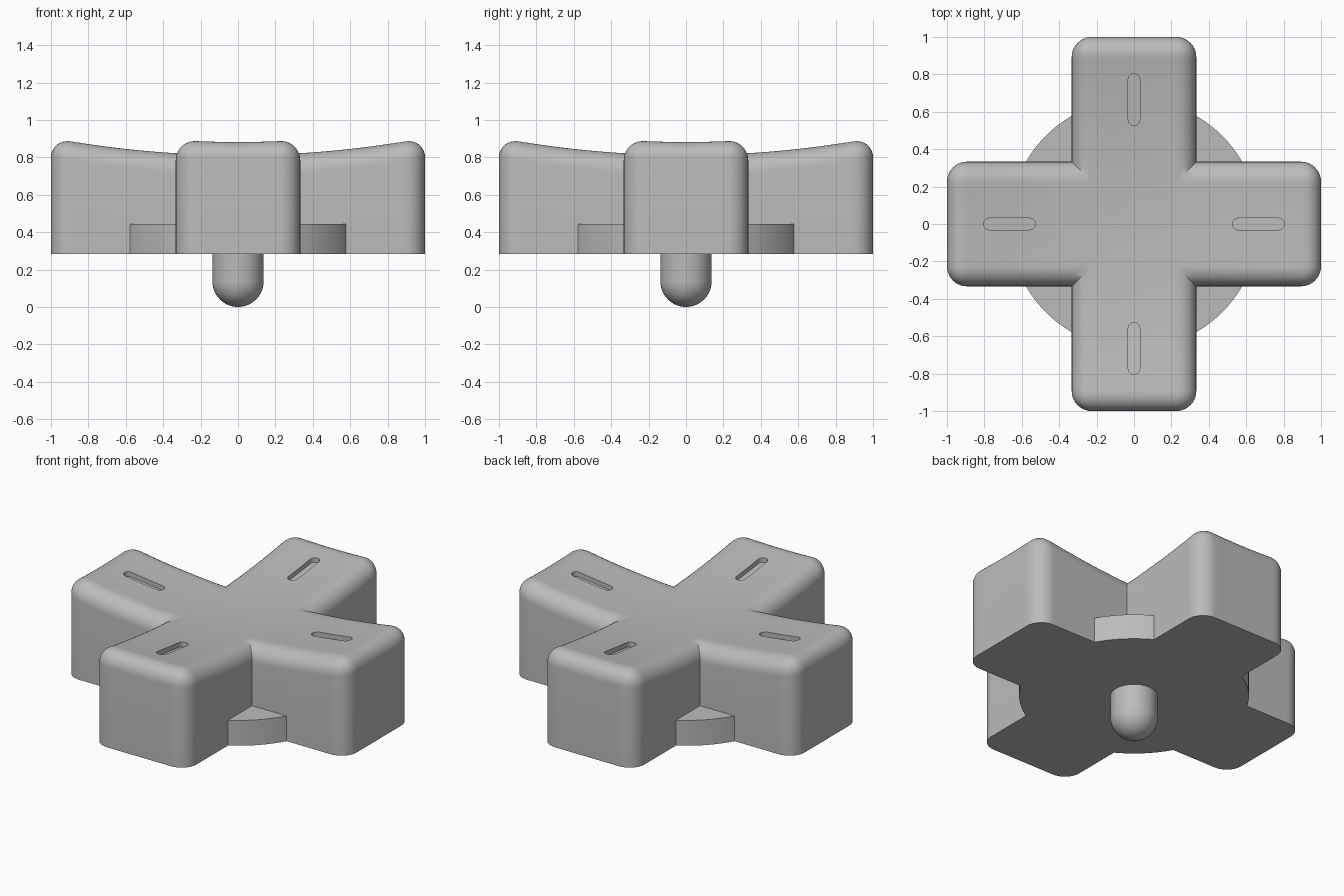
import bpy, bmesh, math
from mathutils import Vector, Matrix

if "Cube" in bpy.data.objects:
    bpy.data.objects.remove(bpy.data.objects["Cube"], do_unlink=True)

HALF, BASE, TOP, ROUND = 0.333, 0.282, 0.807, 0.107

grey = bpy.data.materials.new("grey plastic")
grey.use_nodes = True
colour = (0.5, 0.5, 0.5, 1)
grey.diffuse_color = colour
grey.node_tree.nodes["Principled BSDF"].inputs["Base Color"].default_value = colour


def dish(x, y):
    return 0.092 * (x * x + y * y)


def make_object(name, bm):
    bmesh.ops.recalc_face_normals(bm, faces=bm.faces)
    mesh = bpy.data.meshes.new(name)
    bm.to_mesh(mesh)
    bm.free()
    obj = bpy.data.objects.new(name, mesh)
    bpy.context.collection.objects.link(obj)
    mesh.materials.append(grey)
    return obj


def prism(bm, outline, low, high):
    face = bm.faces.new([bm.verts.new((x, y, low)) for x, y in outline])
    result = bmesh.ops.extrude_face_region(bm, geom=[face])
    for v in result["geom"]:
        if isinstance(v, bmesh.types.BMVert):
            v.co.z = high


def apply_boolean(target, tool, operation):
    mod = target.modifiers.new(operation, 'BOOLEAN')
    mod.object, mod.operation, mod.solver = tool, operation, 'EXACT'
    bpy.context.view_layer.objects.active = target
    bpy.ops.object.modifier_apply(modifier=mod.name)
    bpy.data.objects.remove(tool, do_unlink=True)


def smooth(obj):
    bpy.ops.object.select_all(action='DESELECT')
    obj.select_set(True)
    bpy.context.view_layer.objects.active = obj
    bpy.ops.object.shade_smooth_by_angle(angle=math.radians(35))


# Cross-shaped pad: one arm outline turned four times
bm = bmesh.new()
arm = [(HALF, -HALF), (1, -HALF), (1, HALF)]
outline = []
for i in range(4):
    turn = Matrix.Rotation(i * math.pi / 2, 2)
    outline += [tuple(turn @ Vector(p)) for p in arm]
prism(bm, outline, BASE, TOP)
bmesh.ops.recalc_face_normals(bm, faces=bm.faces)

# Round the top rim and the outer upright corners
edges = []
for e in bm.edges:
    a, b = (v.co for v in e.verts)
    rim = min(a.z, b.z) > TOP - 0.01
    upright = abs(a.z - b.z) > 0.1 and max(abs(a.x), abs(a.y)) > 0.9
    if rim or upright:
        edges.append(e)
bmesh.ops.bevel(bm, geom=edges, offset=ROUND, segments=10, profile=0.5, affect='EDGES')

# Slice into a grid and lift it into a shallow dish
for axis in (Vector((1, 0, 0)), Vector((0, 1, 0))):
    for i in range(-14, 15):
        bmesh.ops.bisect_plane(bm, geom=bm.verts[:] + bm.edges[:] + bm.faces[:],
                               plane_co=axis * i * 0.0625, plane_no=axis, dist=0.0001)
bmesh.ops.triangulate(bm, faces=[f for f in bm.faces if f.normal.z > 0.05])
for v in bm.verts:
    if v.co.z > BASE + 0.1:
        v.co.z += dish(v.co.x, v.co.y)
pad = make_object("cross_pad", bm)

# Round flange joined to the underside
bm = bmesh.new()
prism(bm, [(0.667 * math.cos(a), 0.667 * math.sin(a))
           for a in (i * math.tau / 128 for i in range(128))], BASE, 0.444)
apply_boolean(pad, make_object("flange", bm), 'UNION')

# Shallow rounded slots, one on each arm
for i in range(4):
    bm = bmesh.new()
    slot = []
    for end, start in ((0.773, -math.pi / 2), (0.557, math.pi / 2)):
        for k in range(13):
            a = start + k * math.pi / 12
            slot.append((end + 0.031 * math.cos(a), 0.031 * math.sin(a)))
    prism(bm, slot, 0, 1)
    for v in bm.verts:
        if v.co.z < 0.5:
            v.co.z = TOP - 0.03 + dish(v.co.x, 0)
    bmesh.ops.triangulate(bm, faces=bm.faces[:])
    bm.transform(Matrix.Rotation(i * math.pi / 2, 4, 'Z'))
    apply_boolean(pad, make_object("slot_cutter", bm), 'DIFFERENCE')
smooth(pad)

# Round-ended pivot post: quarter-circle profile spun about z
bm = bmesh.new()
R = 0.137
profile = [(R * math.sin(a), R - R * math.cos(a))
           for a in (k * math.pi / 24 for k in range(13))] + [(R, BASE + 0.02)]
verts = [bm.verts.new((x, 0, z)) for x, z in profile]
chain = [bm.edges.new(pair) for pair in zip(verts, verts[1:])]
bmesh.ops.spin(bm, geom=verts + chain, cent=(0, 0, 0), axis=(0, 0, 1),
               angle=math.tau, steps=48)
bmesh.ops.remove_doubles(bm, verts=bm.verts, dist=0.0001)
smooth(make_object("pivot_post", bm))
